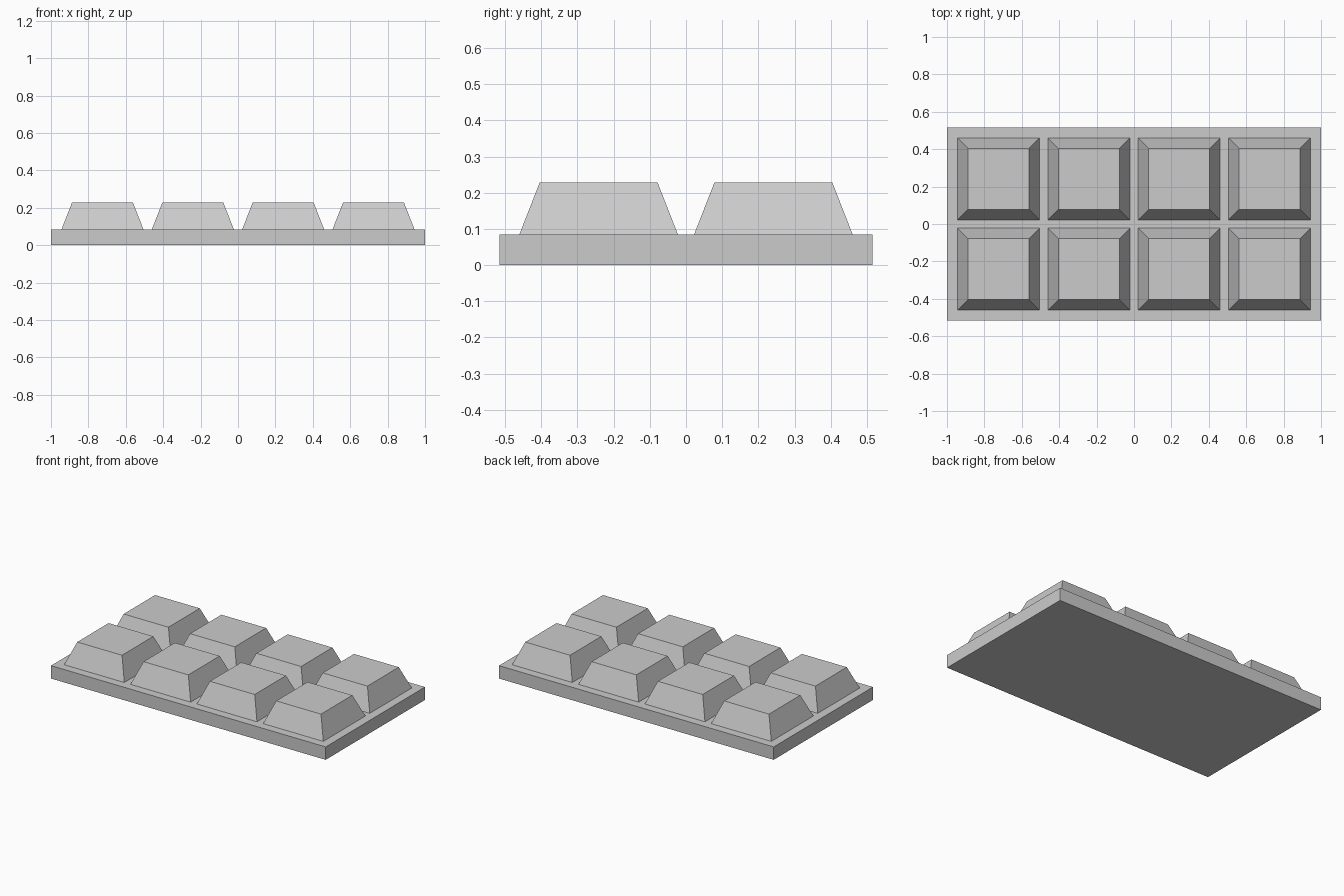
import bpy, bmesh

cube = bpy.data.objects.get("Cube")
if cube:
    bpy.data.objects.remove(cube, do_unlink=True)

grey = bpy.data.materials.new("plain_grey")
grey.use_nodes = True
colour = (0.6, 0.6, 0.6, 1)
grey.diffuse_color = colour
grey.node_tree.nodes["Principled BSDF"].inputs["Base Color"].default_value = colour

BASE_TOP, BLOCK_TOP = 0.085, 0.228
PITCH = 0.483


def tapered_box(name, centre, bottom, top, z0, z1):
    """Box whose half sizes may differ between bottom and top."""
    bm = bmesh.new()
    bmesh.ops.create_cube(bm, size=2)
    for v in bm.verts:
        half, z = (top, z1) if v.co.z > 0 else (bottom, z0)
        v.co = (v.co.x * half[0], v.co.y * half[1], z)
    mesh = bpy.data.meshes.new(name)
    bm.to_mesh(mesh)
    bm.free()
    mesh.materials.append(grey)
    obj = bpy.data.objects.new(name, mesh)
    obj.location = (centre[0], centre[1], 0)
    bpy.context.collection.objects.link(obj)


# Flat slab
tapered_box("base_slab", (0, 0), (1, 0.516), (1, 0.516), 0, BASE_TOP)

# Two rows of four bevelled blocks
for row in range(2):
    for col in range(4):
        centre = ((col - 1.5) * PITCH, (row - 0.5) * PITCH)
        tapered_box(f"block_row{row + 1}_{col + 1}", centre,
                    (0.219, 0.219), (0.163, 0.163), BASE_TOP, BLOCK_TOP)
